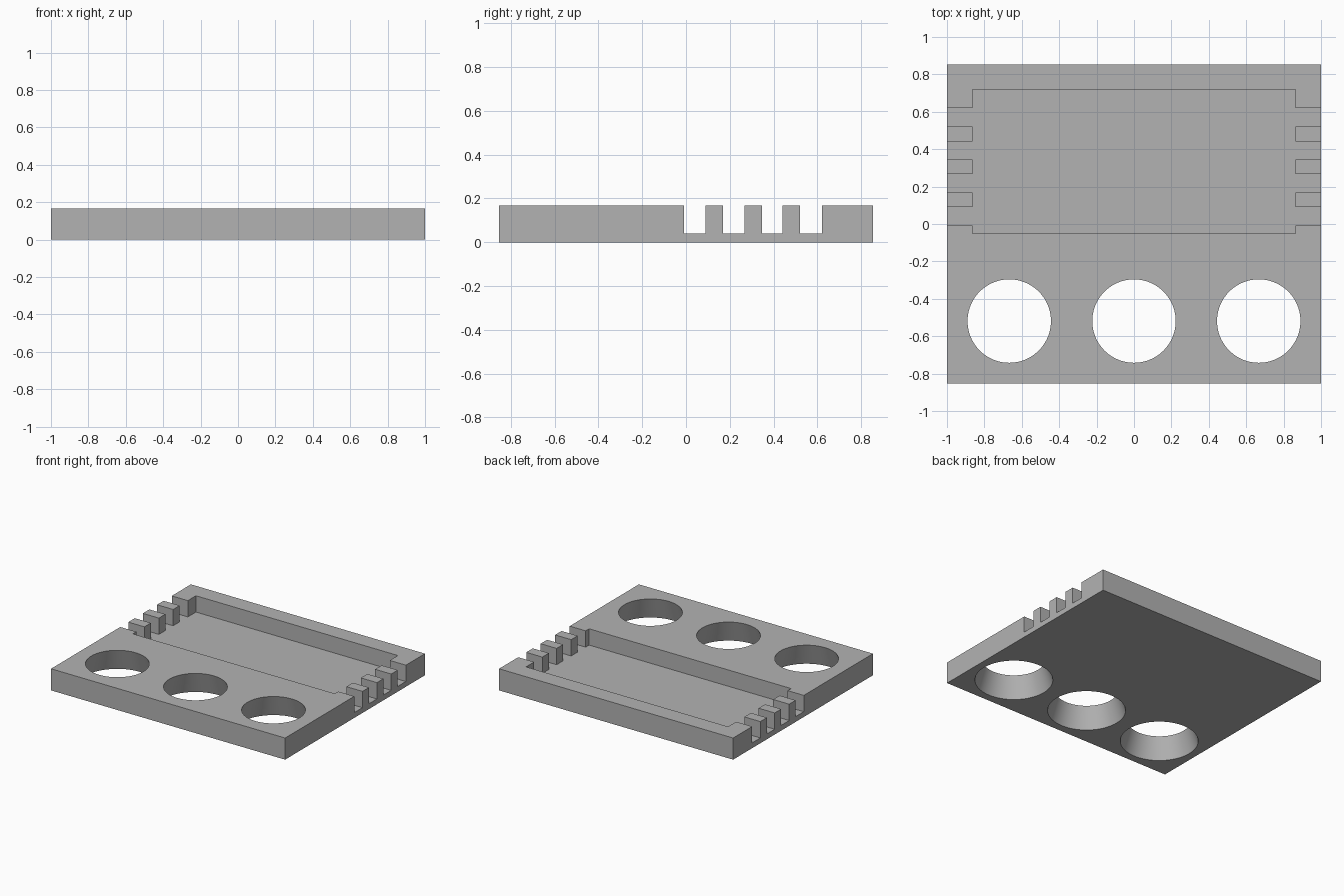
import bpy
import bmesh
import math

cube = bpy.data.objects.get("Cube")
if cube:
    bpy.data.objects.remove(cube, do_unlink=True)

HEIGHT, FLOOR = 0.167, 0.041
HALF_DEPTH = 0.853
POCKET_X, POCKET_FRONT, POCKET_BACK = 0.863, -0.051, 0.719
SLOTS = [(-0.009, 0.09), (0.169, 0.267), (0.346, 0.441), (0.521, 0.62)]
HOLE_Y, HOLE_TOP, HOLE_BOTTOM = -0.519, 0.223, 0.274

# Plain grey material
grey = bpy.data.materials.new("plain_grey")
grey.use_nodes = True
colour = (0.45, 0.45, 0.45, 1)
grey.diffuse_color = colour
grey.node_tree.nodes["Principled BSDF"].inputs["Base Color"].default_value = colour


def make_object(name, bm):
    bmesh.ops.recalc_face_normals(bm, faces=bm.faces)
    mesh = bpy.data.meshes.new(name)
    bm.to_mesh(mesh)
    bm.free()
    mesh.materials.append(grey)
    obj = bpy.data.objects.new(name, mesh)
    bpy.context.collection.objects.link(obj)
    return obj


def prism(name, outline, bottom, top):
    bm = bmesh.new()
    face = bm.faces.new([bm.verts.new((x, y, bottom)) for x, y in outline])
    lifted = bmesh.ops.extrude_face_region(bm, geom=[face])["geom"]
    verts = [v for v in lifted if isinstance(v, bmesh.types.BMVert)]
    bmesh.ops.translate(bm, verts=verts, vec=(0, 0, top - bottom))
    return make_object(name, bm)


def cut(body, cutter):
    cutter.hide_render = True
    mod = body.modifiers.new("cut", "BOOLEAN")
    mod.operation = "DIFFERENCE"
    mod.solver = "EXACT"
    mod.object = cutter
    bpy.context.view_layer.objects.active = body
    bpy.ops.object.modifier_apply(modifier=mod.name)
    bpy.data.objects.remove(cutter, do_unlink=True)


# Solid tray slab
tray = prism("tray", [(-1, -HALF_DEPTH), (1, -HALF_DEPTH),
                      (1, HALF_DEPTH), (-1, HALF_DEPTH)], 0, HEIGHT)

# Pocket with slots running out through both side walls
side = [(POCKET_X, POCKET_FRONT)]
for a, b in SLOTS:
    side += [(POCKET_X, a), (1.1, a), (1.1, b), (POCKET_X, b)]
side.append((POCKET_X, POCKET_BACK))
outline = side + [(-x, y) for x, y in reversed(side)]
cut(tray, prism("pocket_cutter", outline, FLOOR, HEIGHT + 0.1))

# Three round holes that widen towards the bottom
margin = 0.05
flare = (HOLE_BOTTOM - HOLE_TOP) / HEIGHT * margin
for x in (-0.667, 0, 0.667):
    bm = bmesh.new()
    bmesh.ops.create_cone(bm, cap_ends=True, segments=96,
                          radius1=HOLE_BOTTOM + flare, radius2=HOLE_TOP - flare,
                          depth=HEIGHT + 2 * margin)
    bmesh.ops.translate(bm, verts=bm.verts, vec=(x, HOLE_Y, HEIGHT / 2))
    cut(tray, make_object("hole_cutter", bm))

# Smooth hole walls, crisp edges elsewhere
bpy.ops.object.select_all(action="DESELECT")
tray.select_set(True)
bpy.context.view_layer.objects.active = tray
bpy.ops.object.shade_smooth_by_angle(angle=math.radians(30))
